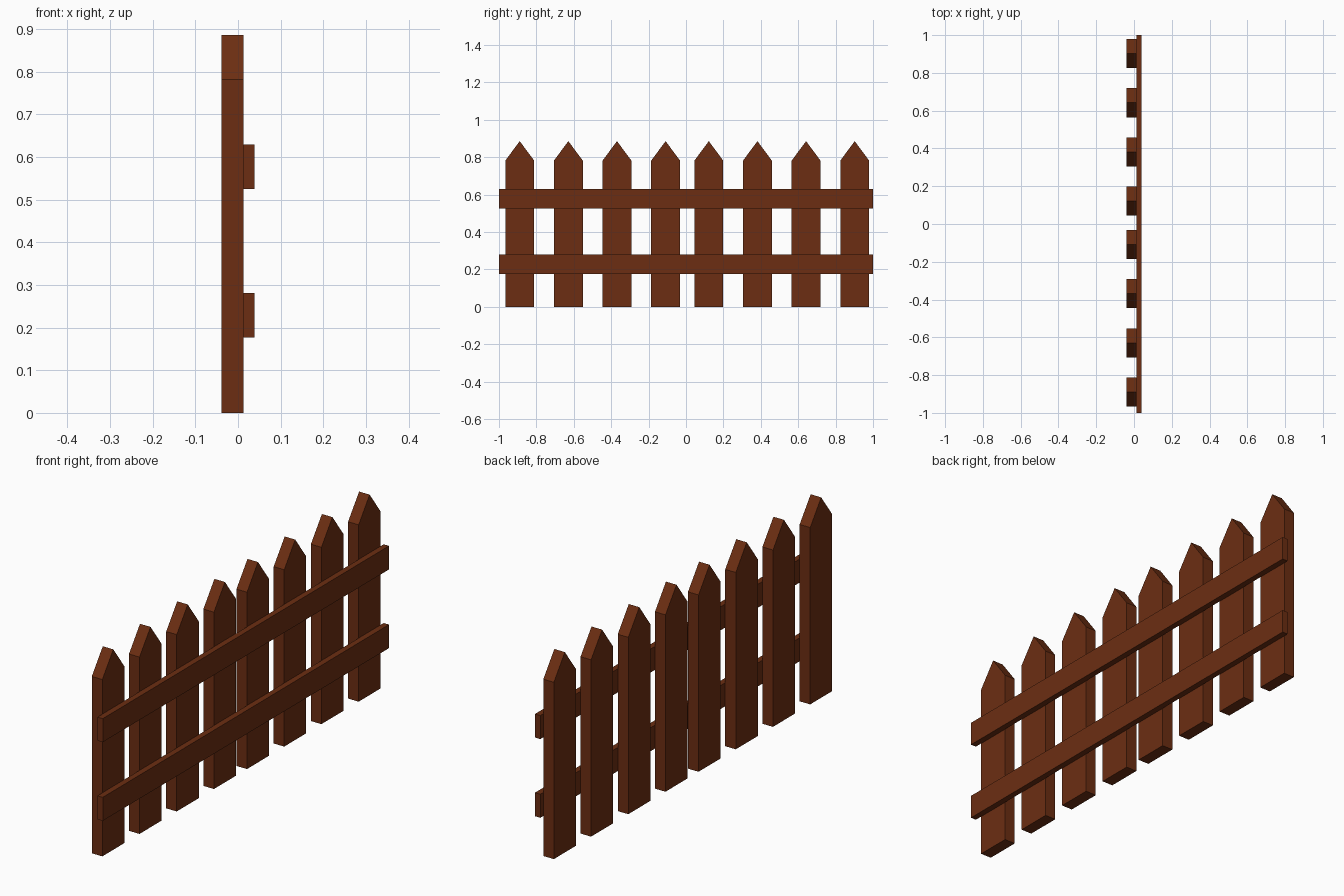
import bpy
import bmesh

if "Cube" in bpy.data.objects:
    bpy.data.objects.remove(bpy.data.objects["Cube"])

wood = bpy.data.materials.new("brown_wood")
wood.diffuse_color = (0.15, 0.027, 0.006, 1)
wood.use_nodes = True
wood.node_tree.nodes["Principled BSDF"].inputs["Base Color"].default_value = wood.diffuse_color


def extrude_profile(name, profile, x0, x1):
    """Solid made from a (y, z) outline swept along x."""
    bm = bmesh.new()
    face = bm.faces.new([bm.verts.new((x0, y, z)) for y, z in profile])
    result = bmesh.ops.extrude_face_region(bm, geom=[face])
    moved = [g for g in result["geom"] if isinstance(g, bmesh.types.BMVert)]
    bmesh.ops.translate(bm, verts=moved, vec=(x1 - x0, 0, 0))
    bmesh.ops.recalc_face_normals(bm, faces=bm.faces)
    mesh = bpy.data.meshes.new(name)
    bm.to_mesh(mesh)
    bm.free()
    mesh.materials.append(wood)
    obj = bpy.data.objects.new(name, mesh)
    bpy.context.collection.objects.link(obj)
    return obj


X_BACK, X_JOIN, X_FRONT = -0.039, 0.0125, 0.0385
HALF_W, SHOULDER, TIP = 0.077, 0.782, 0.886

# Pointed pickets: two groups of four, with a narrower gap in the middle
centres = [-0.109 - 0.26 * i for i in range(4)] + [0.122 + 0.26 * i for i in range(4)]
for i, y in enumerate(sorted(centres)):
    outline = [(y - HALF_W, 0), (y + HALF_W, 0), (y + HALF_W, SHOULDER),
               (y, TIP), (y - HALF_W, SHOULDER)]
    extrude_profile(f"picket_{i + 1}", outline, X_BACK, X_JOIN)

# Horizontal rails
for name, z0, z1 in (("lower_rail", 0.177, 0.281), ("upper_rail", 0.525, 0.629)):
    extrude_profile(name, [(-1, z0), (1, z0), (1, z1), (-1, z1)], X_JOIN, X_FRONT)
